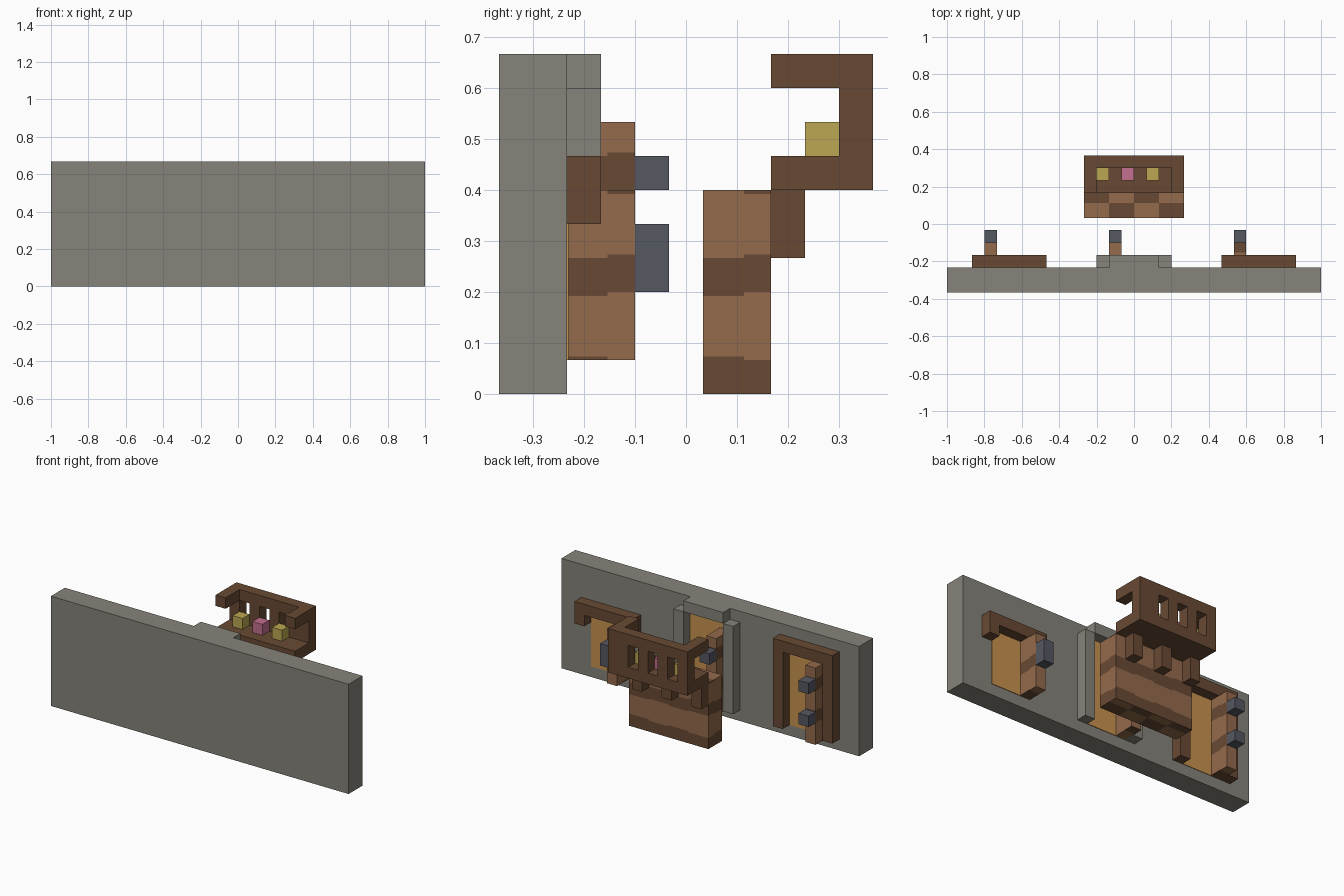
import bpy, bmesh, math
from mathutils import Vector

cube = bpy.data.objects.get("Cube")
if cube:
    bpy.data.objects.remove(cube, do_unlink=True)

U = 1 / 15  # one block


def material(name, rgb):
    lin = [((c / 255 + 0.055) / 1.055) ** 2.4 for c in rgb] + [1]
    m = bpy.data.materials.new(name)
    m.use_nodes = True
    m.diffuse_color = lin
    m.node_tree.nodes["Principled BSDF"].inputs["Base Color"].default_value = lin
    return m


STONE = material("grey stone", (134, 131, 122))
DARK = material("dark wood", (105, 74, 52))
LIGHT = material("light wood", (148, 107, 76))
OCHRE = material("ochre", (200, 146, 78))
IRON = material("blue grey iron", (86, 88, 98))
YELLOW = material("yellow petals", (187, 167, 82))
PINK = material("pink petals", (196, 110, 142))


def box(name, x, y, z, *mats):
    """Box from ranges in blocks; y counts from the front of the wall."""
    bm = bmesh.new()
    bmesh.ops.create_cube(bm, size=1)
    for v in bm.verts:
        a, b, c = (r[0] if k < 0 else r[1] for r, k in zip((x, y, z), v.co))
        v.co = Vector((a, b - 5.5, c)) * U
    me = bpy.data.meshes.new(name)
    bm.to_mesh(me)
    bm.free()
    ob = bpy.data.objects.new(name, me)
    bpy.context.collection.objects.link(ob)
    for m in mats:
        me.materials.append(m)
    return ob


def striped(name, x, y, z):
    """Light wooden block with a slightly jagged dark band every three blocks."""
    ob = box(name, x, y, z, LIGHT, DARK)
    bm = bmesh.new()
    bm.from_mesh(ob.data)
    jog = 0.11

    def cut(axis, pos):
        no = Vector((0, 0, 0))
        no[axis] = 1
        bmesh.ops.bisect_plane(bm, geom=bm.verts[:] + bm.edges[:] + bm.faces[:],
                               plane_co=no * pos * U, plane_no=no)

    for k in (0, 3, 6):
        for h in (k - jog, k, k + 1, k + 1 + jog):
            if z[0] < h < z[1]:
                cut(2, h)
    cut(1, (y[0] + y[1]) / 2 - 5.5 + 0.2)
    for i in range(int(x[0]) + 2, int(x[1]), 2):
        cut(0, i)
    for f in bm.faces:
        c = f.calc_center_median() / U
        cell = math.floor(c.x / 2) + (c.y + 5.5 > (y[0] + y[1]) / 2 + 0.2)
        f.material_index = 0
        for k in (0, 3, 6):
            low = k - jog * ((cell + k // 3) % 2)
            high = k + 1 + jog * ((cell + k // 3 + 1) % 2)
            if low < c.z < high:
                f.material_index = 1
    bm.to_mesh(ob.data)
    bm.free()


# Main wall
box("wall", (-15, 15), (0, 2), (0, 10), STONE)


# Doorways: glowing panel, open leaf and handles
def doorway(side, x0, x1, top, leaf_x, leaf_top, handles):
    box(side + "_door_panel", (x0, x1), (2, 2.05), (1, top), OCHRE)
    striped(side + "_door_leaf", (leaf_x, leaf_x + 1), (2, 4), (1, leaf_top))
    for i, (a, b) in enumerate(handles):
        box(f"{side}_door_handle_{i + 1}", (leaf_x, leaf_x + 1), (4, 5), (a, b), IRON)


def frame(side, x0, x1, bottom, top, mat):
    for end, x in (("right", x0 - 1), ("left", x1)):
        box(f"{side}_frame_{end}_post", (x, x + 1), (2, 3), (bottom, top), mat)


doorway("right", -12, -8, 8, -12, 8, [(3, 4), (6, 7)])
frame("right", -12, -8, 1, 8, DARK)
box("right_frame_lintel", (-13, -7), (2, 3), (8, 9), DARK)

doorway("middle", -2, 2, 9, -2, 8, [(6, 7)])
frame("middle", -2, 2, 1, 9, STONE)
box("middle_frame_lintel", (-2, 2), (2, 3), (9, 10), STONE)

doorway("left", 8, 12, 6, 8, 6, [(3, 5)])
frame("left", 8, 12, 5, 6, DARK)
box("left_frame_lintel", (7, 13), (2, 3), (6, 7), DARK)

# Balcony behind the wall
striped("balcony_base", (-4, 4), (6, 8), (0, 6))
box("balcony_floor", (-4, 4), (8, 11), (6, 7), DARK)
for i, x in enumerate((-4, -1, 2)):
    box(f"balcony_bracket_{i + 1}", (x, x + 1), (8, 9), (4, 6), DARK)
for i, x in enumerate(((-4, -3), (-2, -1), (0, 1), (2, 4))):
    box(f"railing_post_{i + 1}", x, (10, 11), (7, 9), DARK)
box("railing_back_rail", (-4, 4), (10, 11), (9, 10), DARK)
for side, x in (("right", -4), ("left", 3)):
    box(f"railing_{side}_rail", (x, x + 1), (8, 10), (9, 10), DARK)

# Flowers in front of the railing gaps
for i, (x, m) in enumerate(((-3, YELLOW), (-1, PINK), (1, YELLOW))):
    box(f"flower_{i + 1}", (x, x + 1), (9, 10), (7, 8), m)
